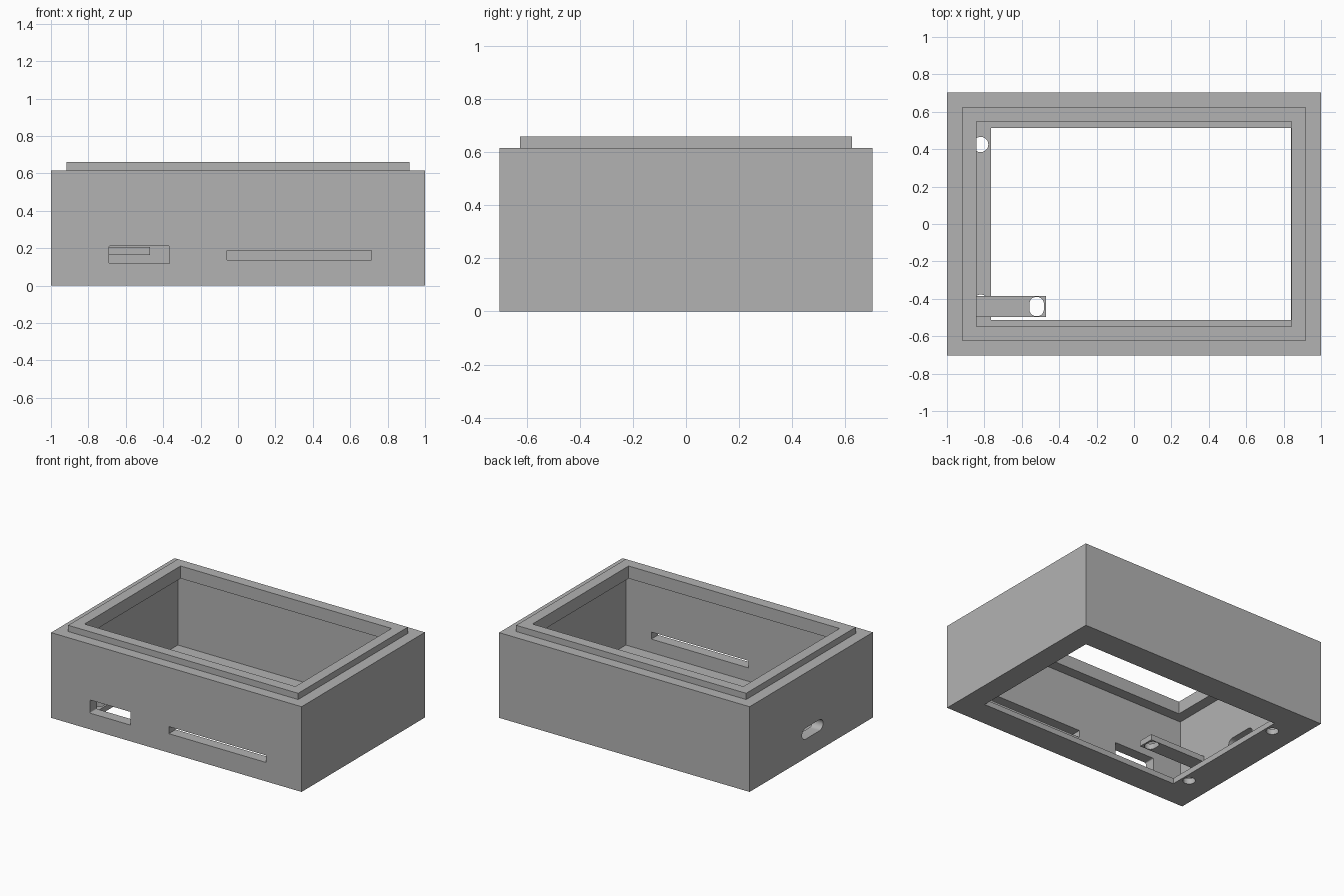
import bpy
import bmesh
import math

default = bpy.data.objects.get("Cube")
if default:
    bpy.data.objects.remove(default, do_unlink=True)

grey = bpy.data.materials.new("plain grey")
grey.use_nodes = True
COLOR = (0.45, 0.45, 0.45, 1.0)
grey.diffuse_color = COLOR
grey.node_tree.nodes["Principled BSDF"].inputs["Base Color"].default_value = COLOR


def prism(name, x, y, z, axis="z", radius=0.0, steps=8):
    """Block spanning three ranges, with corners rounded around one axis."""
    spans = {"x": (y, z, x), "y": (x, z, y), "z": (x, y, z)}
    (u0, u1), (v0, v1), (w0, w1) = spans[axis]
    place = {"x": lambda u, v, w: (w, u, v),
             "y": lambda u, v, w: (u, w, v),
             "z": lambda u, v, w: (u, v, w)}[axis]
    corners = [(u1 - radius, v1 - radius), (u0 + radius, v1 - radius),
               (u0 + radius, v0 + radius), (u1 - radius, v0 + radius)]
    outline = []
    for quarter, (cu, cv) in enumerate(corners):
        for i in range(steps + 1 if radius else 1):
            a = math.pi / 2 * (quarter + i / steps)
            outline.append((cu + radius * math.cos(a), cv + radius * math.sin(a)))

    bm = bmesh.new()
    base = bm.faces.new([bm.verts.new(place(u, v, w0)) for u, v in outline])
    top = bmesh.ops.extrude_face_region(bm, geom=[base])["geom"]
    bmesh.ops.translate(bm, vec=place(0, 0, w1 - w0),
                        verts=[g for g in top if isinstance(g, bmesh.types.BMVert)])
    bmesh.ops.remove_doubles(bm, verts=bm.verts, dist=0.0001)
    bmesh.ops.recalc_face_normals(bm, faces=bm.faces)
    mesh = bpy.data.meshes.new(name)
    bm.to_mesh(mesh)
    bm.free()
    mesh.materials.append(grey)
    obj = bpy.data.objects.new(name, mesh)
    bpy.context.collection.objects.link(obj)
    return obj


def combine(target, tool, operation):
    """Apply one boolean and discard the tool."""
    tool.hide_render = True
    mod = target.modifiers.new(operation, "BOOLEAN")
    mod.operation = operation
    mod.solver = "EXACT"
    mod.object = tool
    bpy.context.view_layer.objects.active = target
    bpy.ops.object.modifier_apply(modifier=mod.name)
    bpy.data.objects.remove(tool, do_unlink=True)


def span(half):
    return (-half, half)


# Outer shell with the raised locating lip
case = prism("case", span(1.0), span(0.703), (0, 0.615))
combine(case, prism("lip", span(0.918), span(0.625), (0.3, 0.66)), "UNION")

# Inner cavity, lid opening and floor opening
cutters = [
    prism("cavity", span(0.918), span(0.625), (0.04, 0.57)),
    prism("lid_opening", span(0.842), span(0.548), (0.5, 0.75)),
    prism("floor_opening", (-0.765, 0.84), span(0.513), (-0.1, 0.1)),
]

# Front card slot and connector port, right through the front wall
cutters.append(prism("card_slot", (-0.06, 0.715), (-0.8, -0.58), (0.137, 0.188), "y"))
cutters.append(prism("port", (-0.69, -0.365), (-0.8, -0.58), (0.117, 0.212), "y", 0.008))

# Rounded side port
cutters.append(prism("side_port", (-1.1, -0.88), (-0.135, 0.105), (0.137, 0.217), "x", 0.0399))

# Screw holes in the floor
for cy in (-0.418, 0.425):
    cutters.append(prism("screw_hole", (-0.861, -0.779), (cy - 0.041, cy + 0.041),
                         (-0.1, 0.1), "z", 0.0409))

for cutter in cutters:
    combine(case, cutter, "DIFFERENCE")

# Support arm with a slotted end, fixed to the side wall
arm = prism("support_arm", (-0.918, -0.47), (-0.498, -0.385), (0.165, 0.206))
combine(arm, prism("arm_slot", (-0.559, -0.482), (-0.493, -0.39), (0.1, 0.3), "z", 0.036),
        "DIFFERENCE")

# Smooth only the small curved walls
for obj in (case, arm):
    bpy.ops.object.select_all(action="DESELECT")
    obj.select_set(True)
    bpy.context.view_layer.objects.active = obj
    bpy.ops.object.shade_smooth_by_angle(angle=math.radians(30))
